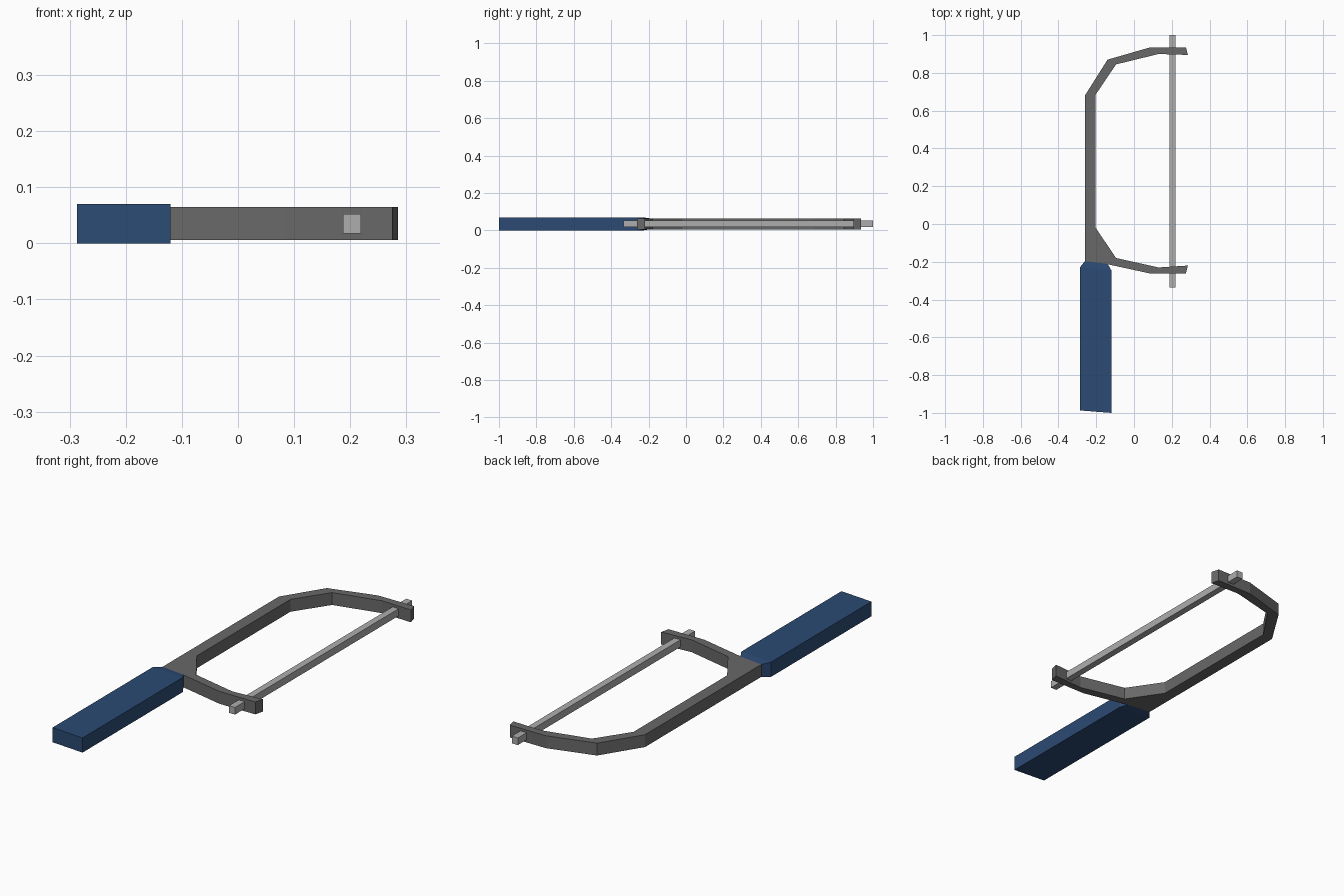
import bpy
import bmesh

cube = bpy.data.objects.get("Cube")
if cube:
    bpy.data.objects.remove(cube, do_unlink=True)


def material(name, rgb):
    mat = bpy.data.materials.new(name)
    mat.use_nodes = True
    mat.diffuse_color = (*rgb, 1)
    mat.node_tree.nodes["Principled BSDF"].inputs["Base Color"].default_value = (*rgb, 1)
    return mat


def finish(name, bm, mat):
    bmesh.ops.recalc_face_normals(bm, faces=bm.faces)
    mesh = bpy.data.meshes.new(name)
    bm.to_mesh(mesh)
    bm.free()
    mesh.materials.append(mat)
    obj = bpy.data.objects.new(name, mesh)
    bpy.context.collection.objects.link(obj)
    return obj


def extrude_outline(name, outline, bottom, top, mat):
    bm = bmesh.new()
    face = bm.faces.new([bm.verts.new((x, y, bottom)) for x, y in outline])
    result = bmesh.ops.extrude_face_region(bm, geom=[face])
    raised = [v for v in result["geom"] if isinstance(v, bmesh.types.BMVert)]
    bmesh.ops.translate(bm, verts=raised, vec=(0, 0, top - bottom))
    return finish(name, bm, mat)


def loft(name, stations, mat):
    """Join rectangular sections: left end, right end, bottom and top."""
    bm = bmesh.new()
    rings = []
    for (xa, ya), (xb, yb), low, high in stations:
        corners = [(xa, ya, low), (xb, yb, low), (xb, yb, high), (xa, ya, high)]
        rings.append([bm.verts.new(c) for c in corners])
    for a, b in zip(rings, rings[1:]):
        for i in range(4):
            j = (i + 1) % 4
            bm.faces.new((a[i], a[j], b[j], b[i]))
    bm.faces.new(rings[0])
    bm.faces.new(rings[-1])
    return finish(name, bm, mat)


grey = material("frame grey", (0.14, 0.14, 0.14))
silver = material("blade silver", (0.42, 0.42, 0.42))
blue = material("handle blue", (0.025, 0.07, 0.175))

# Bow frame: outer edge, far tip, inner edge, near tip
frame_outline = [
    (-0.26, -0.20), (-0.26, 0.68), (-0.14, 0.87), (0.085, 0.935),
    (0.275, 0.935), (0.285, 0.895), (0.13, 0.90), (-0.095, 0.845),
    (-0.203, 0.685), (-0.203, -0.02), (-0.095, -0.18), (0.13, -0.23),
    (0.285, -0.22), (0.275, -0.262), (0.085, -0.262), (-0.14, -0.213),
]
extrude_outline("bow_frame", frame_outline, 0.006, 0.065, grey)

# Blade bar passing through both arms
loft("blade", [((0.187, -0.335), (0.219, -0.335), 0.018, 0.052),
               ((0.187, 1.0), (0.219, 1.0), 0.018, 0.052)], silver)

# Handle, tapering to meet the frame
loft("handle", [((-0.287, -0.987), (-0.12, -1.0), 0, 0.07),
                ((-0.287, -0.23), (-0.12, -0.245), 0, 0.07),
                ((-0.26, -0.197), (-0.14, -0.211), 0.006, 0.065)], blue)
